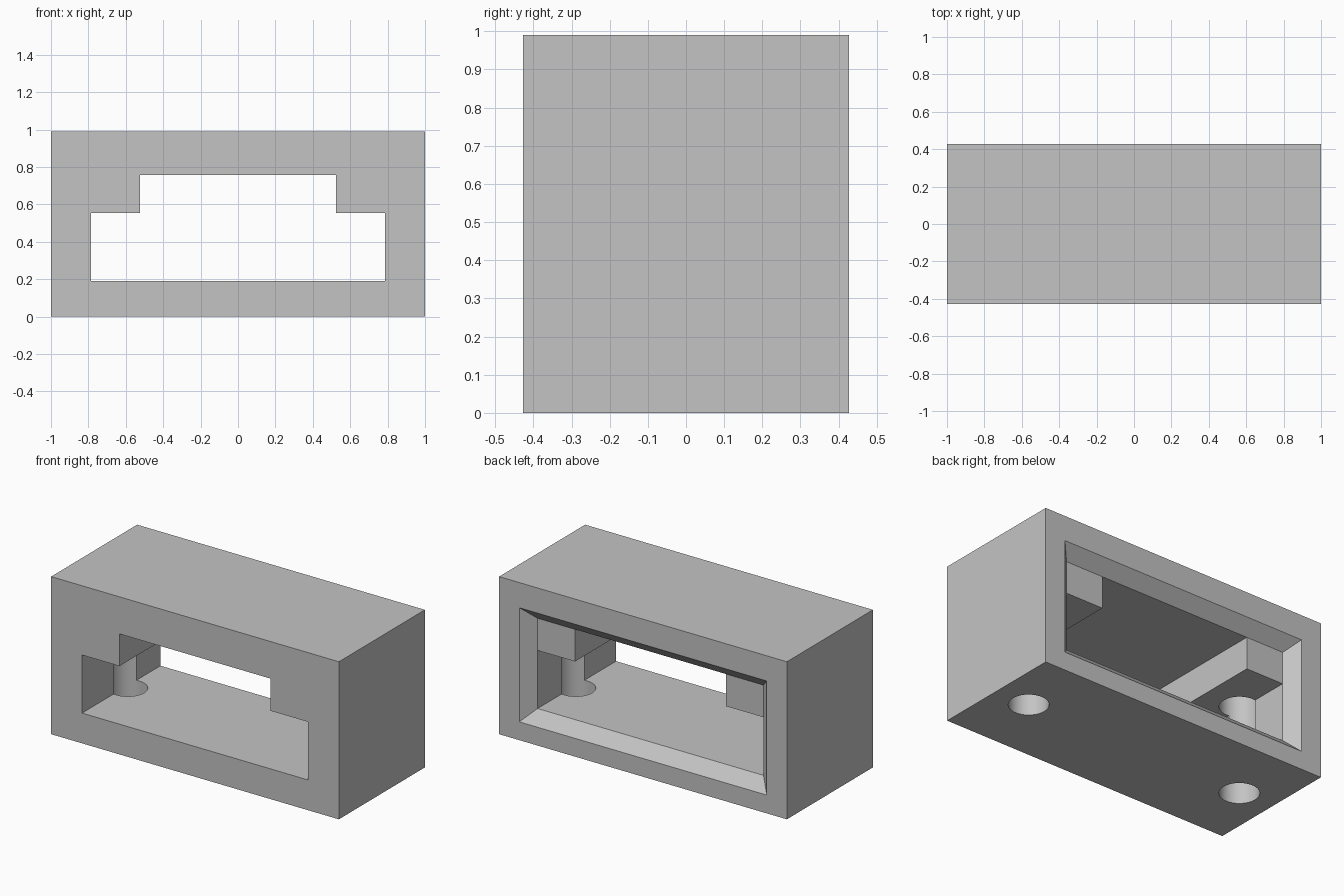
import bpy
import bmesh
import math

default_cube = bpy.data.objects.get("Cube")
if default_cube:
    bpy.data.objects.remove(default_cube, do_unlink=True)

# Overall size and shared dimensions
HALF_Y, HEIGHT = 0.427, 0.99
WALL_X, NECK_X = 0.785, 0.525
FLOOR_Z, SHOULDER_Z, CEILING_Z = 0.19, 0.555, 0.757
BEVEL = 0.075

grey = bpy.data.materials.new("light_grey")
grey.use_nodes = True
colour = (0.55, 0.55, 0.55, 1)
grey.diffuse_color = colour
grey.node_tree.nodes["Principled BSDF"].inputs["Base Color"].default_value = colour


def loft(name, front, back, y0, y1):
    """Solid between two matching x-z outlines at y0 and y1."""
    bm = bmesh.new()
    a = [bm.verts.new((x, y0, z)) for x, z in front]
    b = [bm.verts.new((x, y1, z)) for x, z in back]
    bm.faces.new(a)
    bm.faces.new(b[::-1])
    for i in range(len(a)):
        j = (i + 1) % len(a)
        bm.faces.new((a[i], b[i], b[j], a[j]))
    bmesh.ops.recalc_face_normals(bm, faces=bm.faces)
    mesh = bpy.data.meshes.new(name)
    bm.to_mesh(mesh)
    bm.free()
    mesh.materials.append(grey)
    obj = bpy.data.objects.new(name, mesh)
    bpy.context.collection.objects.link(obj)
    return obj


def rectangle(half_x, z0, z1):
    return [(-half_x, z0), (half_x, z0), (half_x, z1), (-half_x, z1)]


def cut(target, cutter):
    """Subtract the cutter and remove it."""
    cutter.hide_render = True
    mod = target.modifiers.new("cut", "BOOLEAN")
    mod.operation = "DIFFERENCE"
    mod.solver = "EXACT"
    mod.object = cutter
    bpy.ops.object.select_all(action="DESELECT")
    bpy.context.view_layer.objects.active = target
    target.select_set(True)
    bpy.ops.object.modifier_apply(modifier=mod.name)
    bpy.data.objects.remove(cutter, do_unlink=True)


# Solid block
block = rectangle(1, 0, HEIGHT)
housing = loft("housing", block, block, -HALF_Y, HALF_Y)

# Stepped tunnel running front to back
right_half = [(WALL_X, FLOOR_Z), (WALL_X, SHOULDER_Z),
              (NECK_X, SHOULDER_Z), (NECK_X, CEILING_Z)]
tunnel = right_half + [(-x, z) for x, z in reversed(right_half)]
cut(housing, loft("tunnel_cutter", tunnel, tunnel, -HALF_Y - 0.1, HALF_Y - BEVEL / 2))

# Flared rectangular opening at the back
flare = BEVEL + 0.02
cut(housing, loft("flare_cutter",
                  rectangle(WALL_X, FLOOR_Z, CEILING_Z),
                  rectangle(WALL_X + flare, FLOOR_Z - flare, CEILING_Z + flare),
                  HALF_Y - BEVEL, HALF_Y + 0.02))

# Blind round holes from the underside, through the floor into the shoulders
HOLE_BOTTOM, HOLE_TOP = -0.1, 0.85
for side in (-1, 1):
    bpy.ops.mesh.primitive_cylinder_add(
        vertices=48, radius=0.114, depth=HOLE_TOP - HOLE_BOTTOM,
        location=(side * 0.766, 0, (HOLE_TOP + HOLE_BOTTOM) / 2))
    hole = bpy.context.object
    hole.name = "hole_cutter"
    hole.data.materials.append(grey)
    cut(housing, hole)

# Smooth hole walls, sharp edges elsewhere
bpy.ops.object.select_all(action="DESELECT")
housing.select_set(True)
bpy.context.view_layer.objects.active = housing
bpy.ops.object.shade_smooth_by_angle(angle=math.radians(30))
